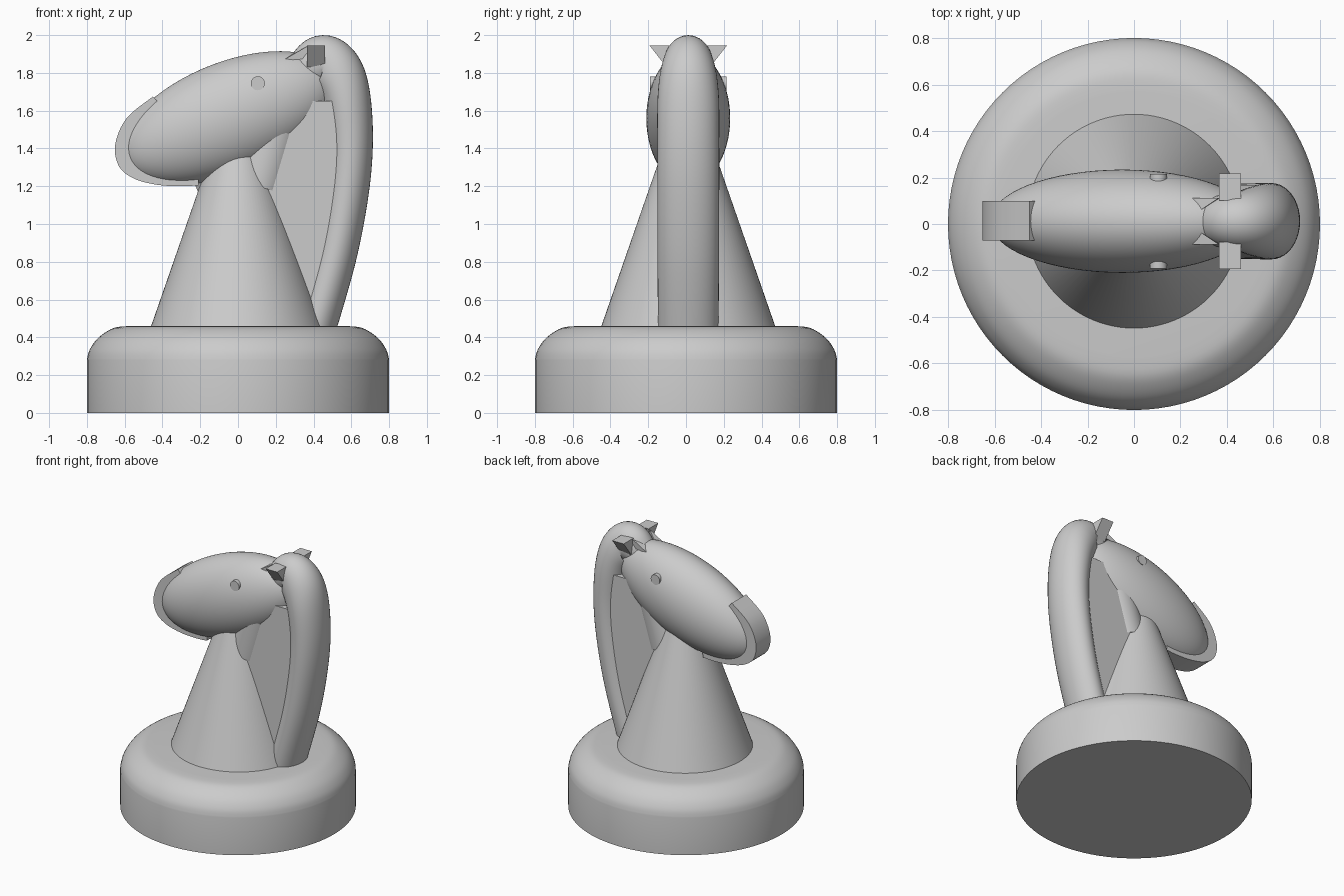
import bpy, bmesh, math
from mathutils import Vector, Matrix

if "Cube" in bpy.data.objects:
    bpy.data.objects.remove(bpy.data.objects["Cube"])

Y = 0.012  # small depth offset of the upper parts


def finish(name, bm, smooth=True, angle=35):
    bmesh.ops.recalc_face_normals(bm, faces=bm.faces)
    me = bpy.data.meshes.new(name)
    bm.to_mesh(me)
    bm.free()
    ob = bpy.data.objects.new(name, me)
    bpy.context.collection.objects.link(ob)
    if smooth:
        bpy.ops.object.select_all(action='DESELECT')
        ob.select_set(True)
        bpy.context.view_layer.objects.active = ob
        bpy.ops.object.shade_smooth_by_angle(angle=math.radians(angle))
    return ob


def loft(name, rings, angle=35):
    bm = bmesh.new()
    vs = [[bm.verts.new(p) for p in r] for r in rings]
    n = len(vs[0])
    for a, b in zip(vs, vs[1:]):
        for i in range(n):
            bm.faces.new((a[i], a[(i + 1) % n], b[(i + 1) % n], b[i]))
    bm.faces.new(vs[0])
    bm.faces.new(vs[-1])
    return finish(name, bm, angle=angle)


def circle(r, z, y=0, n=96):
    return [(r * math.cos(2 * math.pi * i / n), y + r * math.sin(2 * math.pi * i / n), z)
            for i in range(n)]


def spline(pts, steps=8):
    # Catmull-Rom through points of any dimension
    p = [pts[0]] + list(pts) + [pts[-1]]
    out = []
    for i in range(1, len(p) - 2):
        for s in range(steps):
            t = s / steps
            out.append(tuple(0.5 * (2 * b + (c - a) * t + (2 * a - 5 * b + 4 * c - d) * t * t
                                    + (3 * b - a - 3 * c + d) * t ** 3)
                             for a, b, c, d in zip(*p[i - 1:i + 3])))
    return out + [tuple(pts[-1])]


def plate(name, outline, y0, y1):
    # outline in x-z, extruded along y
    bm = bmesh.new()
    f = bm.faces.new([bm.verts.new((x, y0, z)) for x, z in outline])
    ext = bmesh.ops.extrude_face_region(bm, geom=[f])
    vs = [v for v in ext['geom'] if isinstance(v, bmesh.types.BMVert)]
    bmesh.ops.translate(bm, verts=vs, vec=(0, y1 - y0, 0))
    return finish(name, bm)


def hull(name, pts):
    bm = bmesh.new()
    for p in pts:
        bm.verts.new(p)
    bmesh.ops.convex_hull(bm, input=bm.verts)
    return finish(name, bm, smooth=False)


def rod(name, a, b, r):
    a, b = Vector(a), Vector(b)
    d = b - a
    m = Matrix.Translation((a + b) / 2) @ d.to_track_quat('Z', 'Y').to_matrix().to_4x4()
    bm = bmesh.new()
    bmesh.ops.create_cone(bm, cap_ends=True, segments=48, radius1=r, radius2=r,
                          depth=d.length, matrix=m)
    return finish(name, bm)


# Base: drum with a rounded shoulder
shoulder = [(0.8, 0.28), (0.787, 0.33), (0.752, 0.385), (0.70, 0.428), (0.645, 0.453), (0.57, 0.46)]
loft("base", [circle(0.8, 0)] + [circle(r, z) for r, z in spline(shoulder, 4)])

# Neck cone
loft("neck", [circle(0.467, 0.44, Y), circle(0.105, 1.48, Y)])

# Head: tilted ellipsoid
bm = bmesh.new()
bmesh.ops.create_uvsphere(bm, u_segments=64, v_segments=40, radius=1,
                          matrix=Matrix.Translation((-0.05, Y, 1.56))
                          @ Matrix.Rotation(math.radians(-22), 4, 'Y')
                          @ Matrix.Diagonal((0.603, 0.222, 0.295, 1)))
finish("head", bm)

# Mane: arched tube with an elliptical section (x, z, in-plane radius, side radius)
path = [(0.395, 0.42, 0.115, 0.16), (0.51, 0.82, 0.115, 0.163), (0.573, 1.16, 0.118, 0.164),
        (0.592, 1.42, 0.122, 0.164), (0.572, 1.65, 0.132, 0.163), (0.525, 1.79, 0.145, 0.15),
        (0.455, 1.85, 0.15, 0.13), (0.39, 1.82, 0.13, 0.115), (0.345, 1.74, 0.10, 0.10)]
samples = spline(path)
rings = []
for i, (x, z, ri, ry) in enumerate(samples):
    a, b = samples[max(i - 1, 0)], samples[min(i + 1, len(samples) - 1)]
    t = Vector((b[0] - a[0], b[1] - a[1])).normalized()
    nx, nz = t.y, -t.x
    rings.append([(x + nx * ri * math.cos(u), Y + ry * math.sin(u), z + nz * ri * math.cos(u))
                  for u in (2 * math.pi * k / 40 for k in range(40))])
loft("mane", rings, 60)

# Solid web between mane and neck
web = [s[:2] for s in samples[:33]] + [(0.3, 1.65), (0.0, 1.3), (0.1, 0.45)]
plate("mane_web", web, Y - 0.135, Y + 0.135)

# Throat peg under the head
rod("throat", (0.105, Y, 1.2), (0.195, Y, 1.5), 0.157)

# Jaw slab around the muzzle
jaw = spline([(-0.45, 1.675), (-0.59, 1.56), (-0.65, 1.42), (-0.63, 1.305), (-0.55, 1.24),
              (-0.43, 1.208), (-0.3, 1.2), (-0.21, 1.205)], 5) + [(-0.2, 1.4)]
plate("jaw", jaw, Y - 0.082, Y + 0.088)

# Small pointed chin tuft
hull("chin_tuft", [(-0.24, Y - 0.04, 1.24), (-0.24, Y + 0.04, 1.24), (-0.16, Y - 0.04, 1.25),
                   (-0.16, Y + 0.04, 1.25), (-0.2, Y, 1.14)])

# Eyes, ears and ear tips on both sides
for side, s in (("front", -1), ("back", 1)):
    rod("eye_" + side, (0.105, Y + s * 0.12, 1.745), (0.105, Y + s * 0.203, 1.745), 0.037)
    hull("ear_" + side, [(x, Y + s * y, z) for x in (0.365, 0.46)
                         for y, z in ((0.205, 1.945), (0.09, 1.945), (0.115, 1.83))])
    hull("ear_tip_" + side, [(0.235, Y + s * 0.10, 1.865), (0.365, Y + s * 0.10, 1.94),
                             (0.365, Y + s * 0.095, 1.875), (0.29, Y + s * 0.05, 1.90)])
